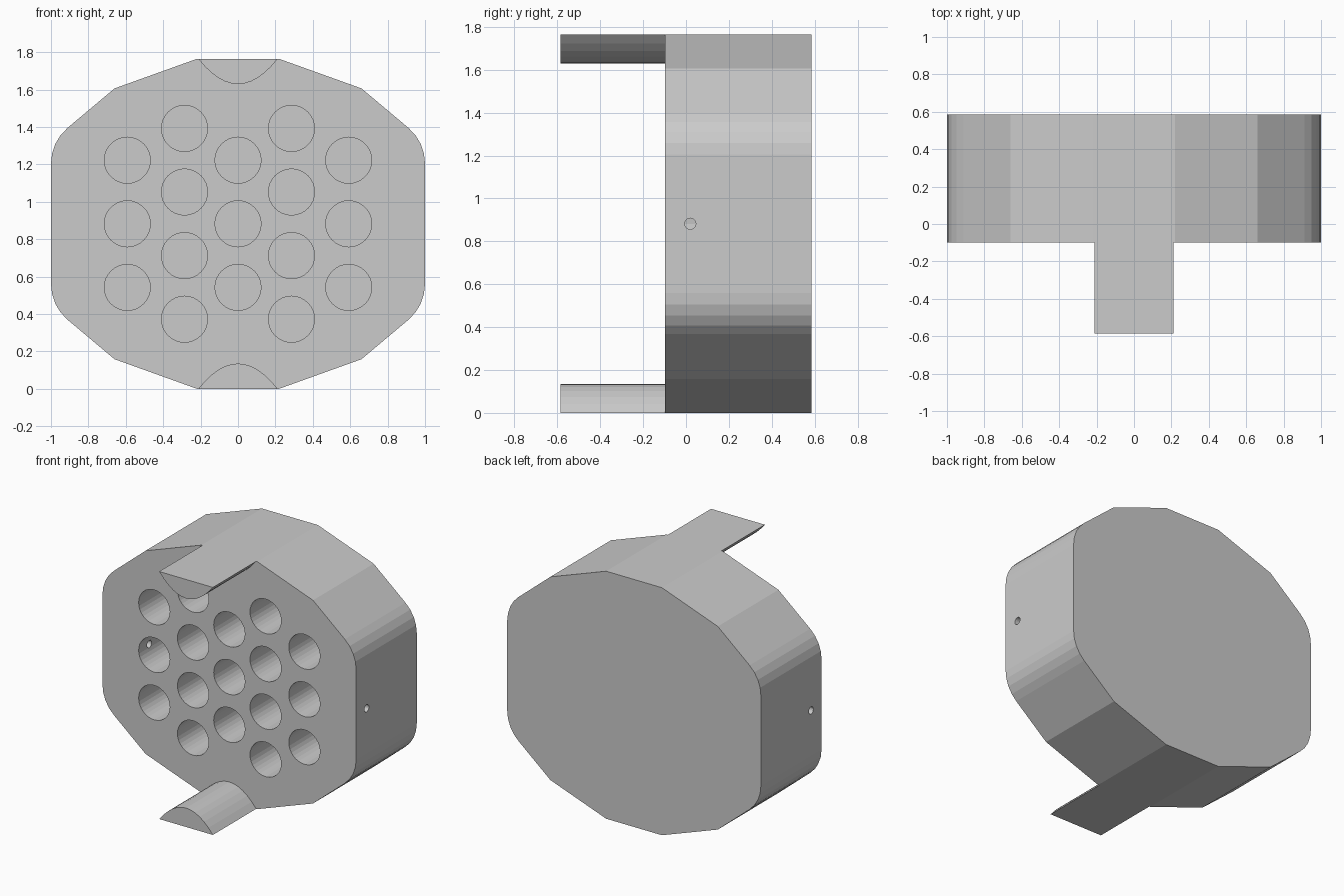
import bpy, bmesh, math
from mathutils import Matrix, Vector

if "Cube" in bpy.data.objects:
    bpy.data.objects.remove(bpy.data.objects["Cube"], do_unlink=True)

HEIGHT, DEPTH = 1.764, 1.17
MID = HEIGHT / 2
BACK, FACE, TIP = DEPTH / 2, -0.098, -DEPTH / 2


def to_object(name, bm):
    bmesh.ops.recalc_face_normals(bm, faces=bm.faces)
    mesh = bpy.data.meshes.new(name)
    bm.to_mesh(mesh)
    bm.free()
    obj = bpy.data.objects.new(name, mesh)
    bpy.context.collection.objects.link(obj)
    return obj


def prism(name, outline, y0, y1):
    """Extrude an (x, z) outline along y."""
    bm = bmesh.new()
    face = bm.faces.new([bm.verts.new((x, y0, z)) for x, z in outline])
    extruded = bmesh.ops.extrude_face_region(bm, geom=[face])["geom"]
    verts = [v for v in extruded if isinstance(v, bmesh.types.BMVert)]
    bmesh.ops.translate(bm, verts=verts, vec=(0, y1 - y0, 0))
    return to_object(name, bm)


def add_rod(bm, start, end, radius, sides):
    start, end = Vector(start), Vector(end)
    axis = end - start
    turn = axis.to_track_quat("Z", "Y").to_matrix().to_4x4()
    bmesh.ops.create_cone(bm, cap_ends=True, segments=sides, radius1=radius,
                          radius2=radius, depth=axis.length,
                          matrix=Matrix.Translation((start + end) / 2) @ turn)


def cut(target, cutter):
    """Subtract the cutter, bake the result and discard the cutter."""
    mod = target.modifiers.new("cut", "BOOLEAN")
    mod.operation, mod.solver, mod.object = "DIFFERENCE", "EXACT", cutter
    cutter.hide_render = True
    graph = bpy.context.evaluated_depsgraph_get()
    baked = bpy.data.meshes.new_from_object(target.evaluated_get(graph))
    target.modifiers.clear()
    target.data = baked
    bpy.data.objects.remove(cutter, do_unlink=True)


# Body: one quarter of the outline with a rounded shoulder, mirrored both ways
ARC, STEPS, SWEEP = 0.25, 4, math.radians(50)
quarter = [(1 - ARC + ARC * math.cos(SWEEP * i / STEPS),
            0.322 + ARC * math.sin(SWEEP * i / STEPS)) for i in range(STEPS + 1)]
quarter += [(0.66, 0.724), (0.22, MID)]
half = quarter + [(-x, z) for x, z in reversed(quarter)]
outline = half + [(x, -z) for x, z in reversed(half)]
body = prism("body", [(x, MID + z) for x, z in outline], FACE, BACK)

# Staggered blind bores in the front face
PITCH = 0.34
bores = bmesh.new()
for x, count in ((-0.592, 3), (-0.286, 4), (0, 3), (0.286, 4), (0.592, 3)):
    for i in range(count):
        z = MID + (i - (count - 1) / 2) * PITCH
        add_rod(bores, (x, FACE - 0.1, z), (x, FACE + 0.5, z), 0.123, 32)
cut(body, to_object("bore_cutter", bores))

# Small pin hole in each side, opening into the outer bores
pins = bmesh.new()
for side in (-1, 1):
    add_rod(pins, (side * 1.1, 0.02, MID), (side * 0.6, 0.02, MID), 0.026, 16)
cut(body, to_object("pin_cutter", pins))

# Curved tabs projecting forward at the top and bottom
TAB_HALF, TAB_RISE, TAB_STEPS = 0.212, 0.135, 12
curve = []
for i in range(TAB_STEPS + 1):
    t = 2 * i / TAB_STEPS - 1
    curve.append((t * TAB_HALF, TAB_RISE * (1 - t * t)))
prism("bottom_tab", curve, TIP, FACE)
prism("top_tab", [(x, HEIGHT - z) for x, z in curve], TIP, FACE)
